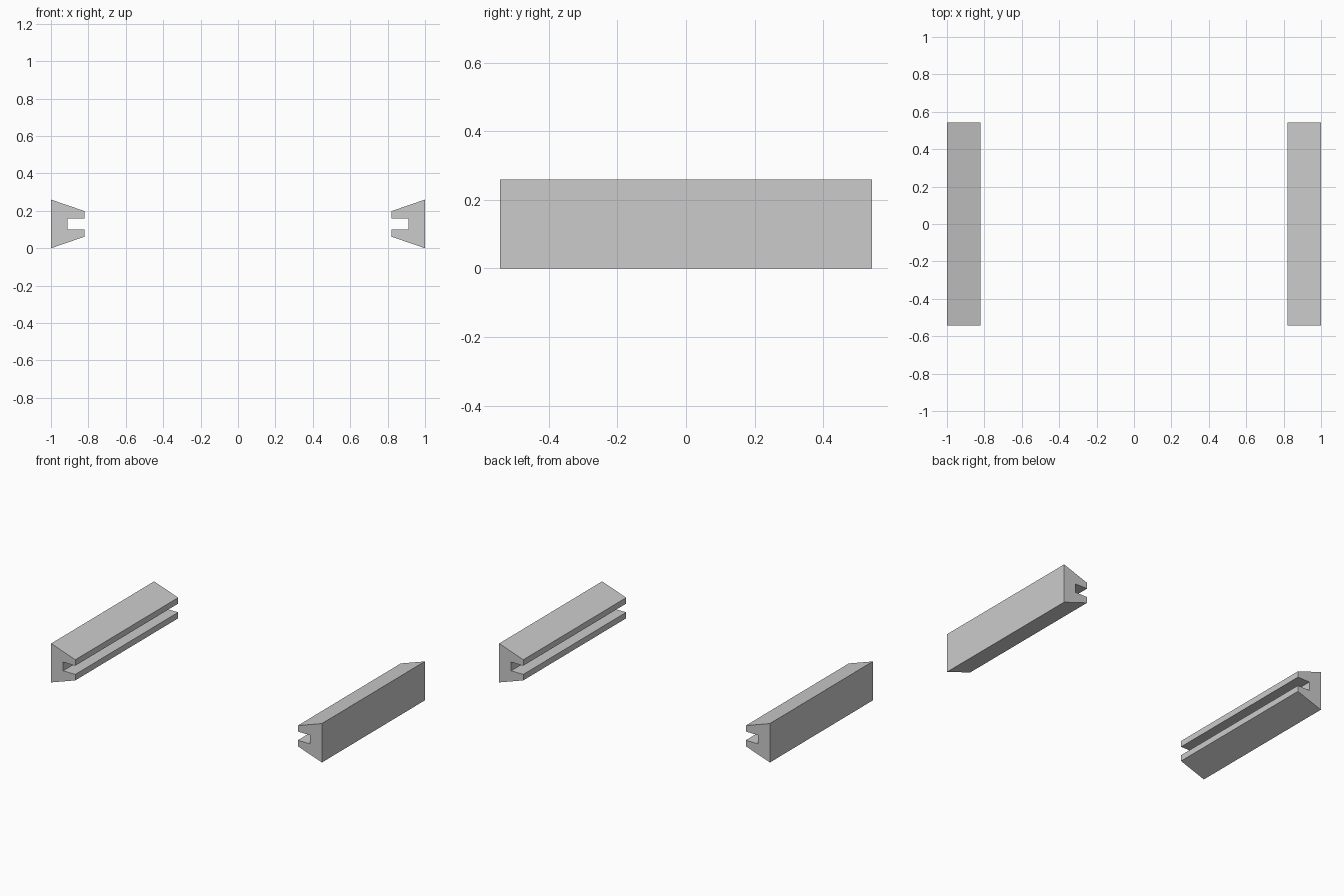
import bpy, bmesh

if "Cube" in bpy.data.objects:
    bpy.data.objects.remove(bpy.data.objects["Cube"])

HALF_LENGTH = 0.543

# Right-hand rail cross-section (x, z): tapered block with a slot facing inward
PROFILE = [(1.0, 0.0), (1.0, 0.26), (0.822, 0.199), (0.822, 0.159),
           (0.912, 0.159), (0.912, 0.101), (0.822, 0.101), (0.822, 0.061)]


def make_rail(name, side):
    """Extrude the profile along y; side is +1 (right) or -1 (left)."""
    bm = bmesh.new()
    face = bm.faces.new([bm.verts.new((side * x, -HALF_LENGTH, z)) for x, z in PROFILE])
    result = bmesh.ops.extrude_face_region(bm, geom=[face], use_keep_orig=True)
    moved = [g for g in result["geom"] if isinstance(g, bmesh.types.BMVert)]
    bmesh.ops.translate(bm, verts=moved, vec=(0, 2 * HALF_LENGTH, 0))
    bmesh.ops.recalc_face_normals(bm, faces=bm.faces)
    mesh = bpy.data.meshes.new(name)
    bm.to_mesh(mesh)
    bm.free()
    bpy.context.collection.objects.link(bpy.data.objects.new(name, mesh))


# Mirrored pair of slotted rails
for name, side in (("right_rail", 1), ("left_rail", -1)):
    make_rail(name, side)
